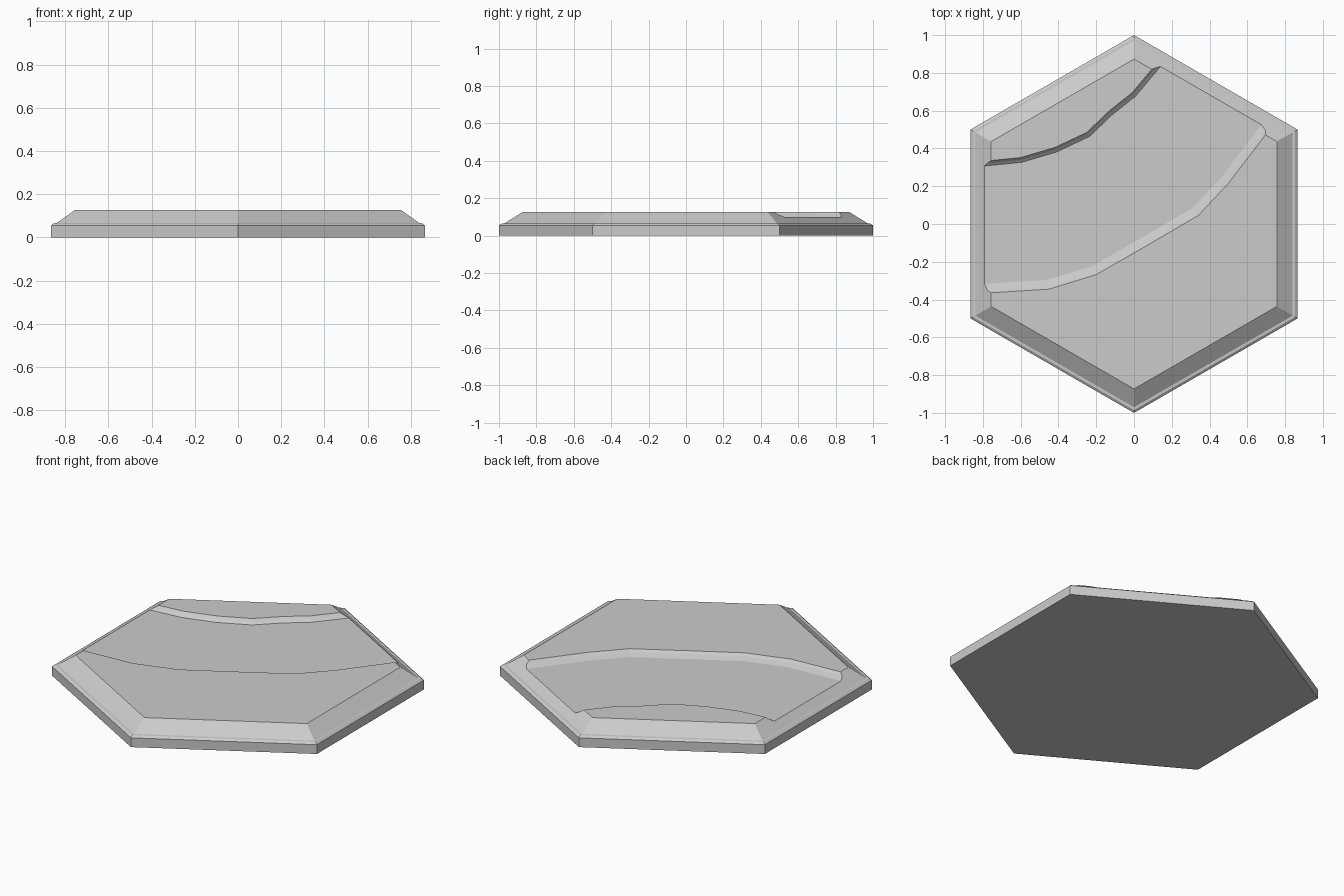
import bpy, bmesh, math
from mathutils import Vector

if "Cube" in bpy.data.objects:
    bpy.data.objects.remove(bpy.data.objects["Cube"])


def loft(name, rings):
    """Closed solid skinned through matching rings of points, bottom to top."""
    bm = bmesh.new()
    loops = [[bm.verts.new(p) for p in ring] for ring in rings]
    n = len(loops[0])
    for a, b in zip(loops, loops[1:]):
        for i in range(n):
            j = (i + 1) % n
            bm.faces.new((a[i], a[j], b[j], b[i]))
    bm.faces.new(loops[0][::-1])
    bm.faces.new(loops[-1])
    bmesh.ops.recalc_face_normals(bm, faces=bm.faces[:])
    mesh = bpy.data.meshes.new(name)
    bm.to_mesh(mesh)
    bm.free()
    obj = bpy.data.objects.new(name, mesh)
    bpy.context.collection.objects.link(obj)
    return obj


def hexagon(r, z):
    return [(r * math.sin(i * math.pi / 3), r * math.cos(i * math.pi / 3), z) for i in range(6)]


def offset(pts, d):
    """Shift an open path sideways (positive = left of travel)."""
    out = []
    for i, p in enumerate(pts):
        t = Vector(pts[min(i + 1, len(pts) - 1)]) - Vector(pts[max(i - 1, 0)])
        t.normalize()
        out.append((p[0] - t.y * d, p[1] + t.x * d))
    return out


# Hexagonal tile: wall, small bevel, rim ledge, sloped border, plateau
tile = loft("hex_tile", [hexagon(r, z) for r, z in
            [(1, 0), (1, 0.055), (0.985, 0.065), (0.97, 0.066), (0.873, 0.126)]])

# River banks: top edges of the shallow channel, running past the tile
south = [(-1.1, -0.38), (-0.77, -0.365), (-0.45, -0.345), (-0.2, -0.268), (0.05, -0.125),
         (0.34, 0.045), (0.5, 0.215), (0.71, 0.49), (0.95, 0.8)]
north = [(-1.1, 0.31), (-0.8, 0.332), (-0.6, 0.352), (-0.42, 0.405), (-0.25, 0.485),
         (-0.13, 0.6), (-0.01, 0.695), (0.12, 0.85), (0.3, 1.07)]


def channel(ds, dn, z):
    return [(x, y, z) for x, y in offset(south, ds) + offset(north, -dn)[::-1]]


# Channel cutter: flat bed with stepped banks
cutter = loft("channel_cutter", [channel(0.05, 0.026, 0.1), channel(0.014, 0.012, 0.112),
                                 channel(0, 0, 0.126), channel(-0.002, -0.002, 0.2)])
cutter.hide_render = True
cutter.hide_viewport = True
cut = tile.modifiers.new("channel", "BOOLEAN")
cut.operation = "DIFFERENCE"
cut.solver = "EXACT"
cut.object = cutter
